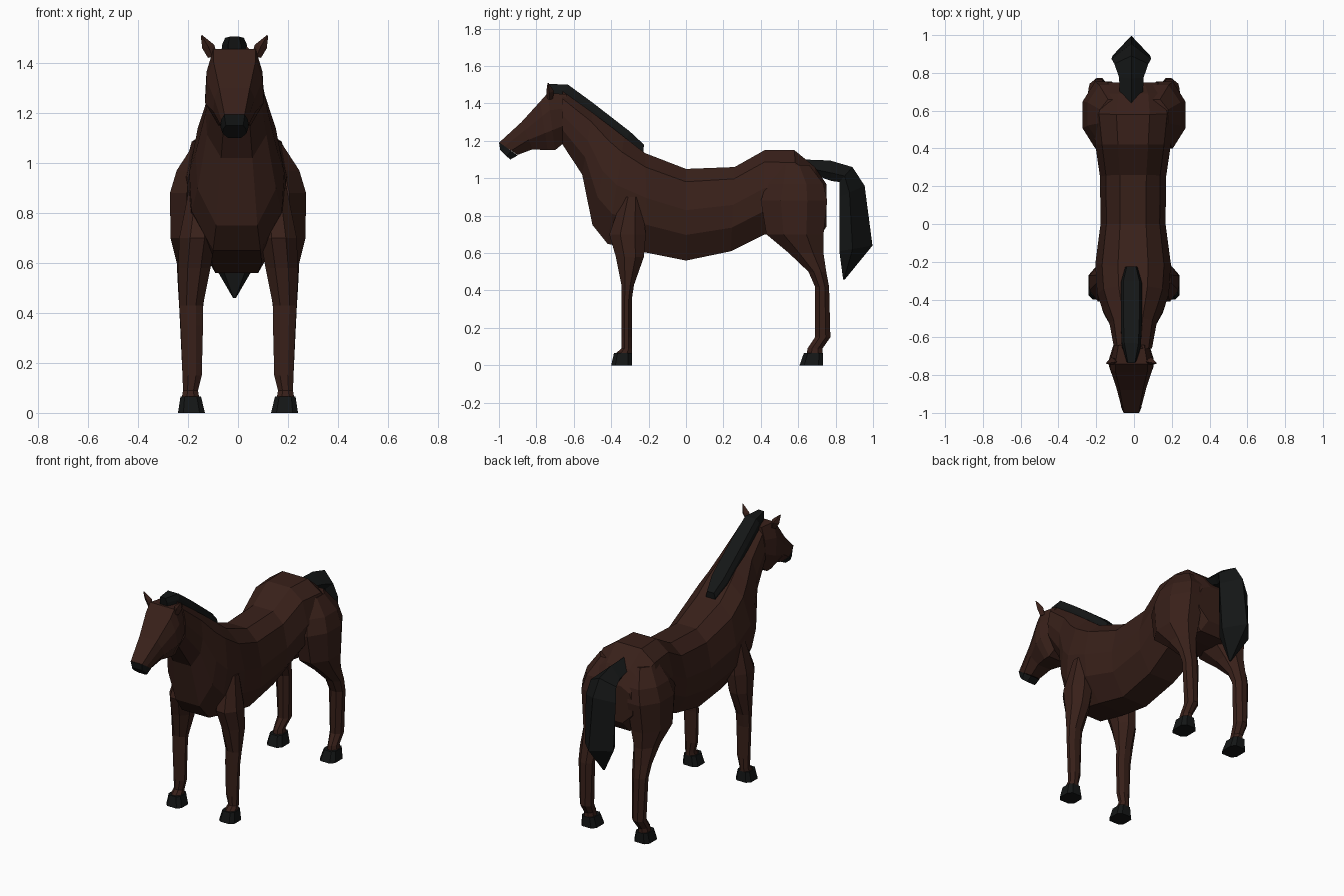
import bpy, bmesh


def material(name, rgb):
    m = bpy.data.materials.new(name)
    m.diffuse_color = (*rgb, 1)
    return m


COAT = material("brown_coat", (0.040, 0.0145, 0.010))
DARK = material("black_hair", (0.007, 0.008, 0.008))


def loft(name, rings, mat):
    """Skin a list of equal-length point rings and cap both ends."""
    bm = bmesh.new()
    loops = [[bm.verts.new(p) for p in ring] for ring in rings]
    n = len(loops[0])
    for a, b in zip(loops, loops[1:]):
        for i in range(n):
            j = (i + 1) % n
            bm.faces.new((a[i], a[j], b[j], b[i]))
    bm.faces.new(loops[0])
    bm.faces.new(loops[-1])
    bmesh.ops.recalc_face_normals(bm, faces=bm.faces)
    me = bpy.data.meshes.new(name)
    bm.to_mesh(me)
    bm.free()
    me.materials.append(mat)
    ob = bpy.data.objects.new(name, me)
    bpy.context.collection.objects.link(ob)
    return ob


def spine(name, stations, half, mat, cx=0.0):
    """Stations: top y,z, bottom y,z, half width. half: (width, depth) fractions."""
    rings = []
    for yt, zt, yb, zb, w in stations:
        right = [(u * w, yt + (yb - yt) * v, zt + (zb - zt) * v) for u, v in half]
        left = [(-x, y, z) for x, y, z in reversed(right) if abs(x) > 1e-6]
        rings.append([(cx + x, y, z) for x, y, z in right + left])
    return loft(name, rings, mat)


def limb(name, stations, mat, side, c=0.3):
    """Stations: z, y range, x range. Each becomes a chamfered rectangle."""
    cut = [(c, 0), (1 - c, 0), (1, c), (1, 1 - c), (1 - c, 1), (c, 1), (0, 1 - c), (0, c)]
    rings = [[(side * (x0 + (x1 - x0) * u), y0 + (y1 - y0) * v, z) for u, v in cut]
             for z, y0, y1, x0, x1 in stations]
    return loft(name, rings, mat)


# Torso and neck, rump to throat
spine("torso_and_neck", [
    (0.75, 0.97, 0.75, 0.74, 0.15),
    (0.69, 1.06, 0.71, 0.68, 0.20),
    (0.58, 1.15, 0.60, 0.68, 0.22),
    (0.42, 1.15, 0.42, 0.70, 0.20),
    (0.26, 1.06, 0.24, 0.61, 0.175),
    (0.00, 1.05, 0.00, 0.56, 0.172),
    (-0.22, 1.135, -0.20, 0.60, 0.20),
    (-0.33, 1.22, -0.42, 0.65, 0.19),
    (-0.40, 1.275, -0.50, 0.75, 0.165),
    (-0.50, 1.35, -0.555, 1.02, 0.125),
    (-0.66, 1.465, -0.66, 1.18, 0.10),
], [(0.4, 0), (0.82, 0.14), (1, 0.45), (0.95, 0.72), (0.5, 1)], COAT, -0.005)

# Head
HEAD = [(0.72, 0), (0.95, 0.3), (1, 0.65), (0.55, 1)]
spine("head", [
    (-0.64, 1.45, -0.64, 1.20, 0.095),
    (-0.74, 1.455, -0.70, 1.15, 0.118),
    (-0.78, 1.41, -0.74, 1.15, 0.118),
    (-0.88, 1.30, -0.82, 1.155, 0.085),
    (-1.00, 1.19, -0.90, 1.125, 0.055),
], HEAD, COAT, -0.014)
spine("muzzle", [
    (-1.00, 1.193, -0.90, 1.122, 0.057),
    (-0.993, 1.15, -0.94, 1.10, 0.048),
], HEAD, DARK, -0.014)

# Mane
spine("mane", [
    (-0.735, 1.505, -0.72, 1.43, 0.025),
    (-0.63, 1.50, -0.66, 1.43, 0.05),
    (-0.50, 1.405, -0.53, 1.34, 0.056),
    (-0.30, 1.25, -0.33, 1.18, 0.056),
    (-0.225, 1.18, -0.23, 1.11, 0.032),
], [(0.75, 0), (1, 0.4), (1, 1)], DARK, -0.014)

# Tail with a ridge down its outer side
spine("tail", [
    (0.64, 1.10, 0.68, 1.02, 0.06),
    (0.77, 1.095, 0.78, 0.985, 0.065),
    (0.89, 1.06, 0.82, 0.98, 0.09),
    (0.955, 0.96, 0.82, 0.90, 0.105),
    (0.997, 0.64, 0.82, 0.61, 0.10),
    (0.85, 0.46, 0.84, 0.46, 0.006),
], [(0, 0), (1, 0.6), (0.6, 1)], DARK, -0.014)

for label, s in (("left", 1), ("right", -1)):
    # Ears
    loft(label + "_ear", [
        [(-0.014 + s * (x + a * r), y + b * r, z - a * 0.3 * r)
         for a, b in ((1, 0), (0, 1), (-1, 0), (0, -0.7))]
        for x, y, z, r in ((0.088, -0.73, 1.425, 0.018), (0.105, -0.73, 1.465, 0.024),
                           (0.132, -0.738, 1.51, 0.003))], COAT)
    # Front legs
    limb(label + "_front_leg", [
        (0.90, -0.34, -0.24, 0.10, 0.195),
        (0.70, -0.41, -0.215, 0.09, 0.235),
        (0.58, -0.375, -0.225, 0.11, 0.24),
        (0.43, -0.345, -0.278, 0.14, 0.235),
        (0.35, -0.345, -0.29, 0.14, 0.23),
        (0.15, -0.345, -0.29, 0.145, 0.222),
        (0.09, -0.345, -0.29, 0.16, 0.22),
        (0.06, -0.38, -0.29, 0.155, 0.225),
    ], COAT, s)
    limb(label + "_front_hoof", [
        (0.065, -0.385, -0.29, 0.148, 0.23),
        (0.0, -0.40, -0.288, 0.132, 0.24),
    ], DARK, s, 0.2)
    # Haunch and hind legs
    limb(label + "_hind_leg", [
        (1.07, 0.48, 0.66, 0.04, 0.18),
        (0.97, 0.43, 0.735, 0.04, 0.245),
        (0.88, 0.40, 0.755, 0.05, 0.272),
        (0.70, 0.43, 0.735, 0.07, 0.27),
        (0.60, 0.55, 0.735, 0.11, 0.245),
        (0.50, 0.655, 0.75, 0.13, 0.24),
        (0.42, 0.69, 0.765, 0.14, 0.235),
        (0.15, 0.69, 0.772, 0.145, 0.222),
        (0.09, 0.65, 0.73, 0.16, 0.22),
        (0.06, 0.645, 0.73, 0.155, 0.225),
    ], COAT, s)
    limb(label + "_hind_hoof", [
        (0.065, 0.63, 0.733, 0.148, 0.23),
        (0.0, 0.607, 0.733, 0.132, 0.24),
    ], DARK, s, 0.2)
